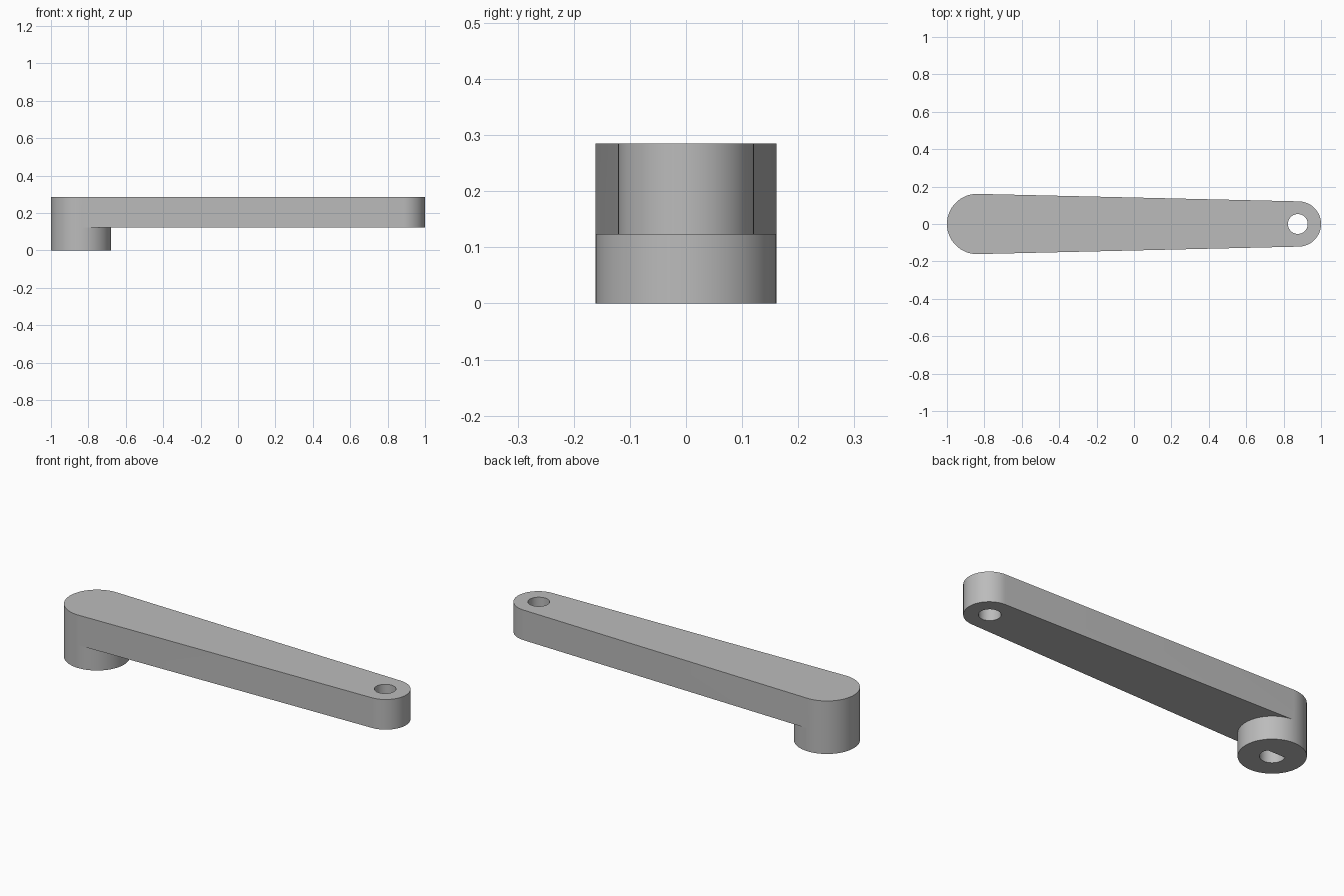
import bpy, bmesh, math

cube = bpy.data.objects.get("Cube")
if cube:
    bpy.data.objects.remove(cube, do_unlink=True)

# Main dimensions
BOSS_X, BOSS_R = -0.839, 0.161
TIP_X, TIP_R = 0.879, 0.121
ARM_Z, TOP_Z = 0.123, 0.285
PIN_R, SHAFT_R, SHAFT_TOP = 0.053, 0.06, 0.2

grey = bpy.data.materials.new("plain grey")
grey.use_nodes = True
colour = (0.5, 0.5, 0.5, 1)
grey.diffuse_color = colour
grey.node_tree.nodes["Principled BSDF"].inputs["Base Color"].default_value = colour


def arc(cx, r, start, end, n):
    steps = [start + (end - start) * i / n for i in range(n + 1)]
    return [(cx + r * math.cos(a), r * math.sin(a)) for a in steps]


def prism(name, outline, z0, z1):
    bm = bmesh.new()
    base = bm.faces.new([bm.verts.new((x, y, z0)) for x, y in outline])
    side = bmesh.ops.extrude_face_region(bm, geom=[base])["geom"]
    verts = [v for v in side if isinstance(v, bmesh.types.BMVert)]
    bmesh.ops.translate(bm, verts=verts, vec=(0, 0, z1 - z0))
    bmesh.ops.recalc_face_normals(bm, faces=bm.faces)
    mesh = bpy.data.meshes.new(name)
    bm.to_mesh(mesh)
    bm.free()
    mesh.materials.append(grey)
    obj = bpy.data.objects.new(name, mesh)
    bpy.context.collection.objects.link(obj)
    return obj


def combine(target, tool, operation):
    mod = target.modifiers.new(operation.lower(), "BOOLEAN")
    mod.operation, mod.object, mod.solver = operation, tool, "EXACT"
    bpy.context.view_layer.objects.active = target
    bpy.ops.object.modifier_apply(modifier=mod.name)
    bpy.data.objects.remove(tool, do_unlink=True)


# Tapered arm: two round ends joined by tangent lines
tangent = math.acos((BOSS_R - TIP_R) / (TIP_X - BOSS_X))
big_end = arc(BOSS_X, BOSS_R, tangent, 2 * math.pi - tangent, 40)
small_end = arc(TIP_X, TIP_R, -tangent, tangent, 40)
arm = prism("crank_arm", big_end + small_end, ARM_Z, TOP_Z)

# Round hub below the wide end, sharing its outer curve
hub_inner = arc(BOSS_X, BOSS_R, -tangent, tangent, 40)[1:-1]
combine(arm, prism("hub", big_end + hub_inner, 0, ARM_Z), "UNION")

# Through hole at the narrow end
pin = arc(0.876, PIN_R, 0, 2 * math.pi, 48)[:-1]
combine(arm, prism("pin_hole", pin, 0, 0.4), "DIFFERENCE")

# Blind D-shaped shaft socket, flat towards the back
flat = math.radians(30)
socket = arc(BOSS_X, SHAFT_R, math.pi - flat, 2 * math.pi + flat, 40)
combine(arm, prism("shaft_socket", socket, -0.1, SHAFT_TOP), "DIFFERENCE")

bpy.ops.object.select_all(action="DESELECT")
arm.select_set(True)
bpy.context.view_layer.objects.active = arm
bpy.ops.object.shade_smooth_by_angle(angle=math.radians(30))
